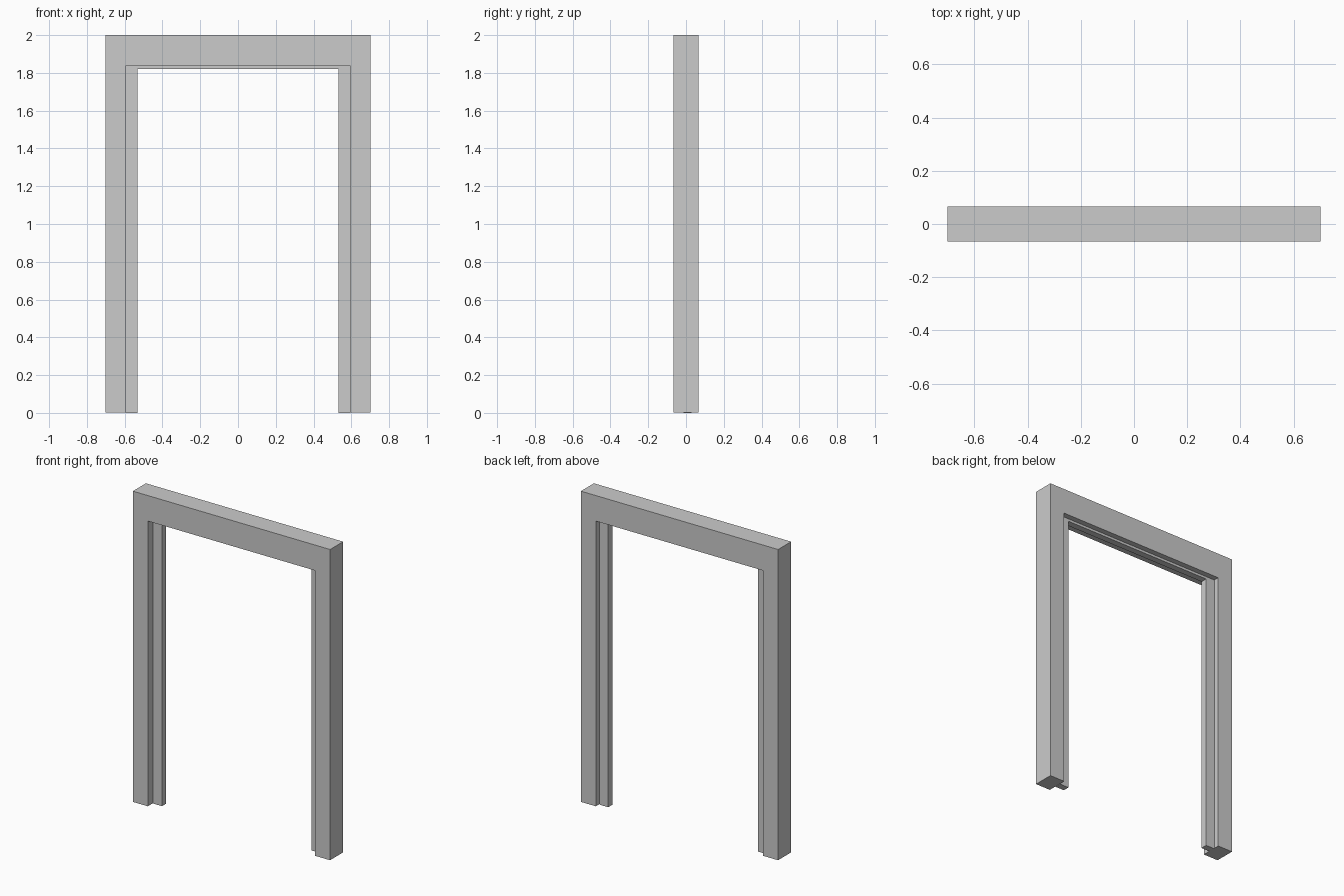
import bpy, bmesh

if "Cube" in bpy.data.objects:
    bpy.data.objects.remove(bpy.data.objects["Cube"])


def portal(name, outer_x, outer_z, inner_x, inner_z, bottom, y0, y1):
    """Upside-down U profile in the XZ plane, extruded from y0 to y1."""
    half = [(outer_x, bottom), (outer_x, outer_z)]
    inner = [(inner_x, inner_z), (inner_x, bottom)]
    profile = ([(-x, z) for x, z in half] + [(x, z) for x, z in reversed(half)]
               + [(x, z) for x, z in reversed(inner)]
               + [(-x, z) for x, z in inner])
    bm = bmesh.new()
    face = bm.faces.new([bm.verts.new((x, y0, z)) for x, z in profile])
    ext = bmesh.ops.extrude_face_region(bm, geom=[face])
    verts = [v for v in ext["geom"] if isinstance(v, bmesh.types.BMVert)]
    bmesh.ops.translate(bm, verts=verts, vec=(0, y1 - y0, 0))
    bmesh.ops.recalc_face_normals(bm, faces=bm.faces)
    mesh = bpy.data.meshes.new(name)
    bm.to_mesh(mesh)
    bm.free()
    obj = bpy.data.objects.new(name, mesh)
    bpy.context.collection.objects.link(obj)
    return obj


# Main frame: two jambs and the head
portal("door_frame", 0.701, 2.0, 0.595, 1.836, 0.003, -0.066, 0.066)

# Door stop: thin strip lining the opening, set nearer the back
portal("door_stop", 0.595, 1.836, 0.532, 1.82, 0.0, -0.012, 0.03)
